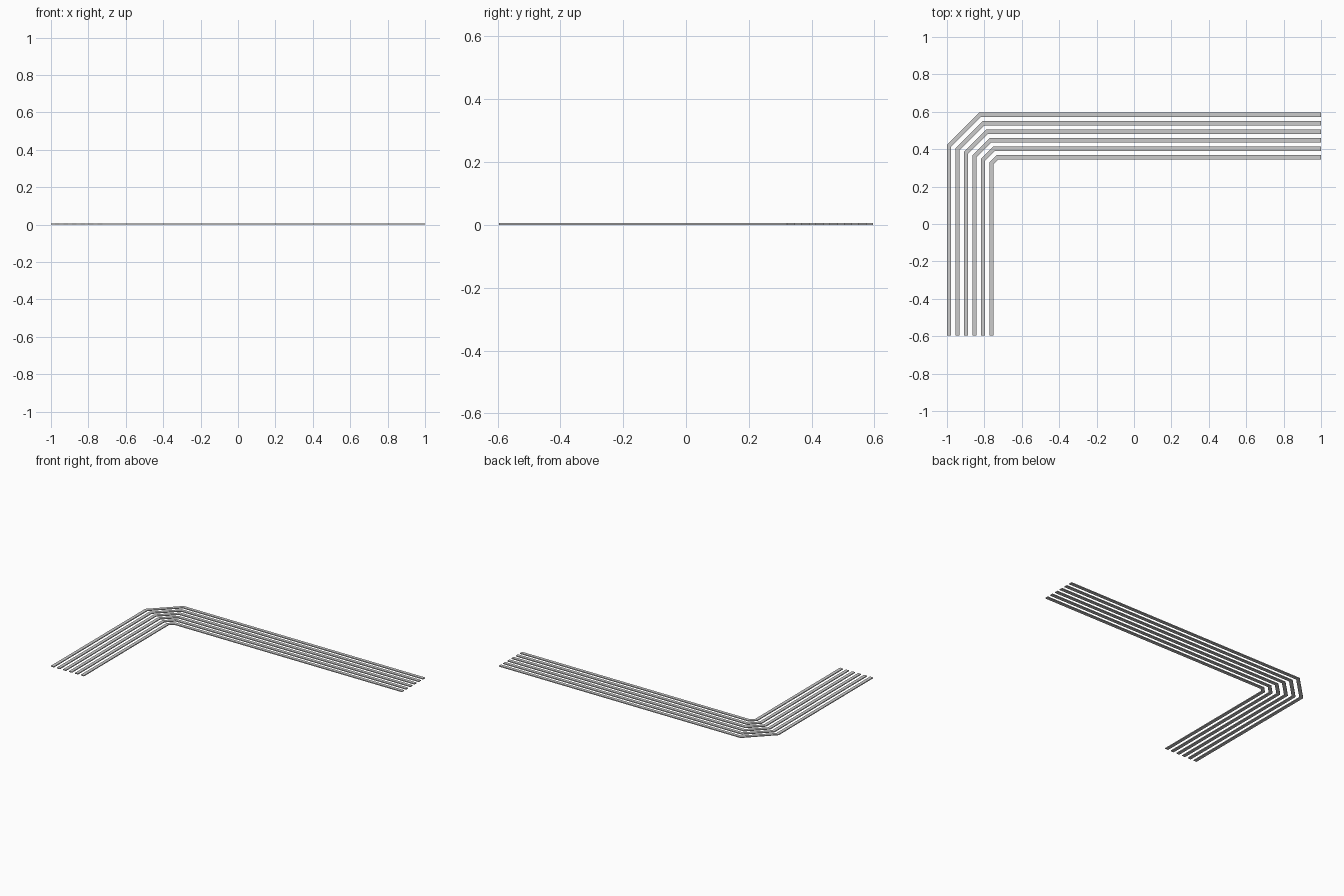
import bpy, bmesh, math

if "Cube" in bpy.data.objects:
    bpy.data.objects.remove(bpy.data.objects["Cube"])

X0, X1, Y0, Y1 = -1.0, 1.0, -0.5955, 0.5955   # overall extents
CHAMFER = 0.171                               # outermost corner cut
PITCH, WIDTH, HEIGHT = 0.0455, 0.0225, 0.006
COUNT = 6


def bend_line(d):
    """Outer outline moved inwards by d, keeping the 45 degree corner parallel."""
    c = CHAMFER - d * (2 - math.sqrt(2))
    return [(X0 + d, Y0), (X0 + d, Y1 - d - c), (X0 + d + c, Y1 - d), (X1, Y1 - d)]


def make_strip(i):
    outer = bend_line(i * PITCH)
    inner = bend_line(i * PITCH + WIDTH)
    bm = bmesh.new()
    rows = [[bm.verts.new((x, y, z)) for x, y in line]
            for line, z in ((outer, 0), (inner, 0), (inner, HEIGHT), (outer, HEIGHT))]
    # four sides of each straight run
    for r in range(4):
        a, b = rows[r], rows[(r + 1) % 4]
        for k in range(3):
            bm.faces.new((a[k], a[k + 1], b[k + 1], b[k]))
    # end caps
    for k in (0, 3):
        bm.faces.new([row[k] for row in rows])
    bmesh.ops.recalc_face_normals(bm, faces=bm.faces)
    name = f"bent_strip_{i + 1}"
    mesh = bpy.data.meshes.new(name)
    bm.to_mesh(mesh)
    bm.free()
    bpy.context.collection.objects.link(bpy.data.objects.new(name, mesh))


# nested parallel strips, outermost first
for i in range(COUNT):
    make_strip(i)
